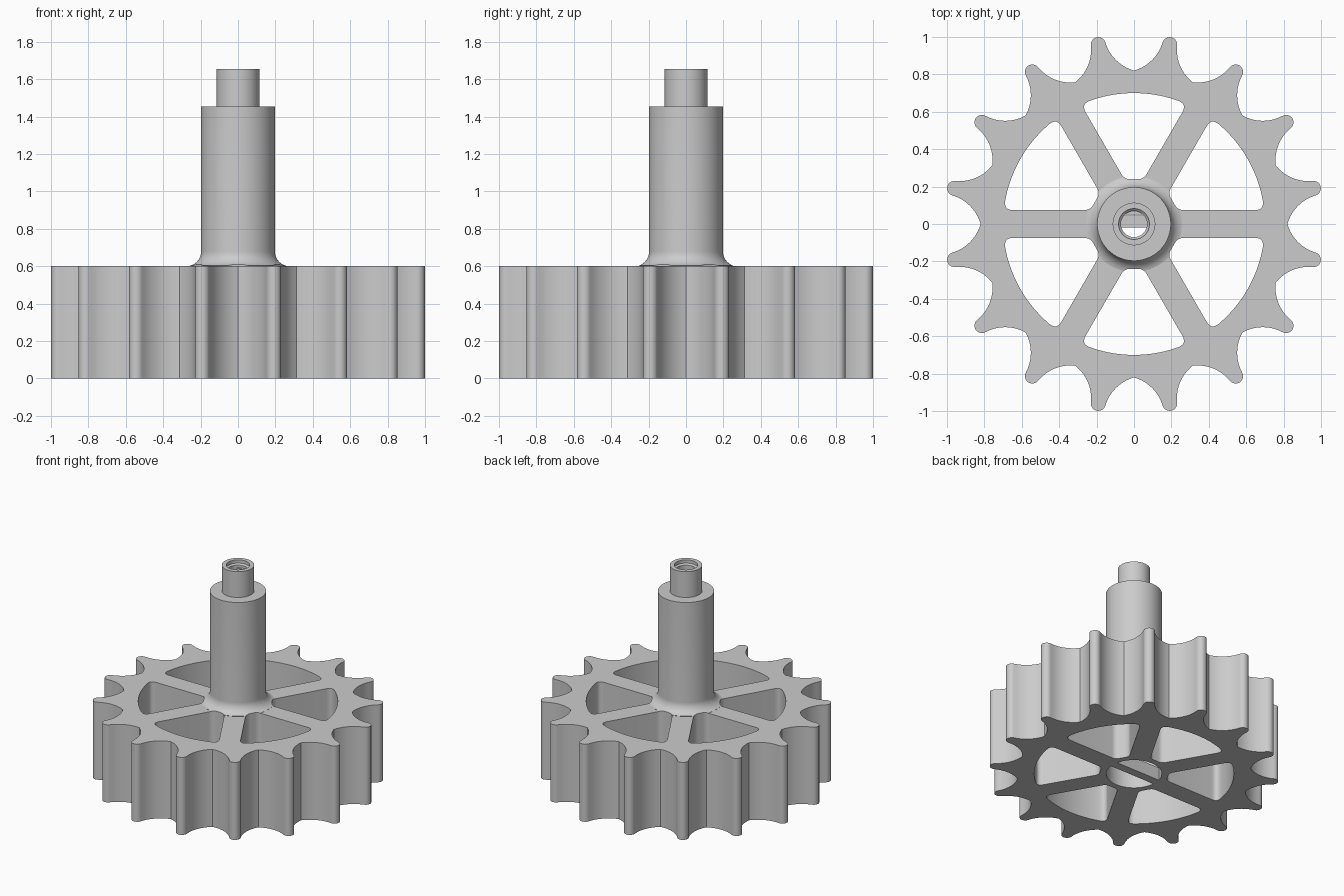
import bpy, bmesh, math
from math import sin, cos, pi, radians, atan2
from mathutils import Vector, Matrix

if bpy.data.objects.get("Cube"):
    bpy.data.objects.remove(bpy.data.objects["Cube"])

grey = bpy.data.materials.new("plain_grey")
grey.use_nodes = True
grey.diffuse_color = (0.6, 0.6, 0.6, 1)
grey.node_tree.nodes["Principled BSDF"].inputs["Base Color"].default_value = grey.diffuse_color


def make(name, bm):
    bmesh.ops.recalc_face_normals(bm, faces=bm.faces)
    me = bpy.data.meshes.new(name)
    bm.to_mesh(me)
    bm.free()
    me.materials.append(grey)
    ob = bpy.data.objects.new(name, me)
    bpy.context.collection.objects.link(ob)
    return ob


def prism(bm, outline, z0, z1):
    """Extrude a flat outline between two heights."""
    low = [bm.verts.new((p[0], p[1], z0)) for p in outline]
    high = [bm.verts.new((p[0], p[1], z1)) for p in outline]
    bm.faces.new(low[::-1])
    bm.faces.new(high)
    n = len(low)
    for i in range(n):
        j = (i + 1) % n
        bm.faces.new((low[i], low[j], high[j], high[i]))


def lathe(name, profile, steps=96):
    """Solid of revolution from (radius, height) points, capped at both ends."""
    bm = bmesh.new()
    rings = [[bm.verts.new((r * cos(2 * pi * k / steps), r * sin(2 * pi * k / steps), z))
              for k in range(steps)] for r, z in profile]
    for a, b in zip(rings, rings[1:]):
        for k in range(steps):
            m = (k + 1) % steps
            bm.faces.new((a[k], a[m], b[m], b[k]))
    bm.faces.new(rings[0][::-1])
    bm.faces.new(rings[-1])
    return make(name, bm)


def combine(target, tool, operation):
    """Apply a boolean and throw the tool away."""
    tool.hide_render = True
    mod = target.modifiers.new(operation, "BOOLEAN")
    mod.operation, mod.solver, mod.object = operation, "EXACT", tool
    bpy.context.view_layer.objects.active = target
    bpy.ops.object.modifier_apply(modifier=mod.name)
    bpy.data.objects.remove(tool)


def arc(centre, radius, a0, a1, n):
    return [Vector((centre[0] + radius * cos(a0 + (a1 - a0) * i / n),
                    centre[1] + radius * sin(a0 + (a1 - a0) * i / n))) for i in range(n + 1)]


def turned(points, angle):
    rot = Matrix.Rotation(angle, 2)
    return [rot @ p for p in points]


# Toothed rim: half a valley, a rounded tip, and the mirrored half valley
TEETH = 16
HALF = pi / TEETH
tip = Vector((0.191, 0.959))
scoop = Vector((-0.06, 1.034))
to_tip = atan2(tip.y - scoop.y, tip.x - scoop.x)
start = atan2(0.82 - scoop.y, -scoop.x)
flank = arc(scoop, 0.222, start, to_tip, 10)
cap = arc(tip, 0.04, to_tip + pi, pi / 2 - HALF, 6)[1:]
half = turned(flank + cap, HALF)          # the tooth now points along +y
tooth = half + [Vector((-p.x, p.y)) for p in half[-2:0:-1]]
outline = []
for k in range(TEETH):
    outline += turned(tooth, -HALF - 2 * HALF * k)
bm = bmesh.new()
prism(bm, outline[::-1], 0, 0.6)
sprocket = make("sprocket", bm)

# Stepped shaft with a flared foot
foot = [tuple(p) for p in arc((0.277, 0.68), 0.08, radians(255), pi, 12)]
shaft = lathe("shaft", [(0.22, 0.1), (0.22, 0.55)] + foot
              + [(0.197, 1.455), (0.114, 1.455), (0.114, 1.655)])
combine(sprocket, shaft, "UNION")


# Six rounded windows between the spokes
def bend(corner, before, after, cut, n=6):
    a = corner + (before - corner).normalized() * cut
    b = corner + (after - corner).normalized() * cut
    return [a.lerp(corner, i / n).lerp(corner.lerp(b, i / n), i / n) for i in range(n + 1)]


inner = Vector((0.052, 0.24))
outer = Vector((0.283, 0.640))
rim_arc = arc((0, 0), 0.70, atan2(outer.y, outer.x) + 0.07, pi / 2, 10)
side = bend(inner, Vector((0, 0.24)), outer, 0.03)
side += bend(outer, inner, rim_arc[0], 0.048) + rim_arc[1:]
window = side + [Vector((-p.x, p.y)) for p in side[-2::-1]]
bm = bmesh.new()
for k in range(6):
    prism(bm, turned(window, k * pi / 3), -0.1, 0.8)
combine(sprocket, make("window_cutter", bm), "DIFFERENCE")

# Hollow hub narrowing to the bore, with a wider mouth at the top
bore = lathe("bore_cutter", [(0.195, -0.1), (0.195, 0.3), (0.07, 0.45), (0.07, 1.62),
                             (0.082, 1.63), (0.082, 1.75)], 64)
combine(sprocket, bore, "DIFFERENCE")


def block(name, x, y0, y1, z0, z1):
    bm = bmesh.new()
    prism(bm, [(-x, y0), (x, y0), (x, y1), (-x, y1)], z0, z1)
    return make(name, bm)


# Bar across the hub opening and the flat inside the bore
block("hub_bar", 0.197, -0.02, 0.045, 0, 0.1)
block("bore_flat", 0.05, 0.052, 0.075, 0.5, 1.6)

bpy.ops.object.select_all(action="DESELECT")
sprocket.select_set(True)
bpy.context.view_layer.objects.active = sprocket
bpy.ops.object.shade_smooth_by_angle(angle=radians(28))
